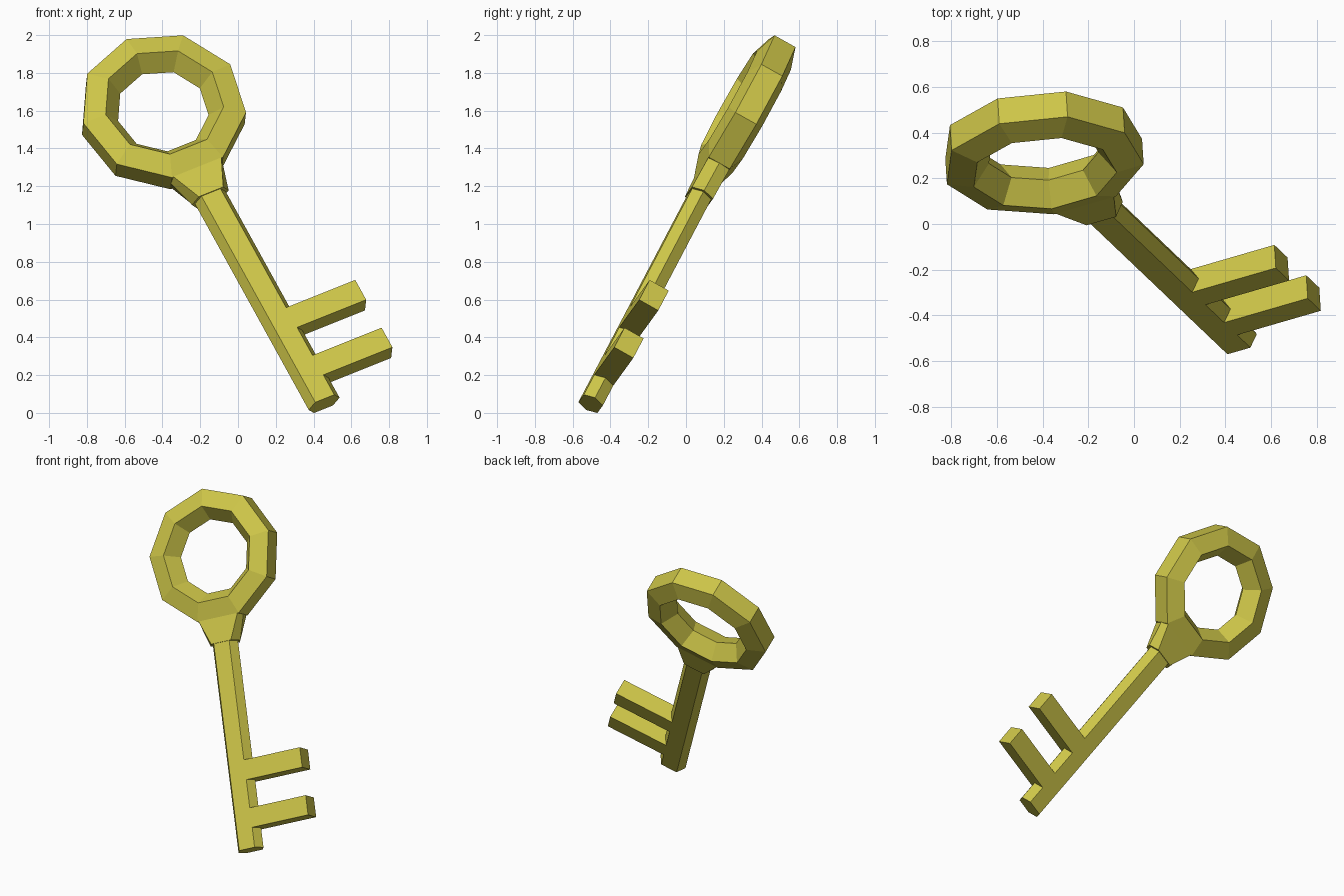
import bpy, bmesh
from math import sin, cos, tau
from mathutils import Matrix, Vector

if "Cube" in bpy.data.objects:
    bpy.data.objects.remove(bpy.data.objects["Cube"])

# Key frame: local Z runs up the shaft, X along the teeth, Y to the back
up = Vector((-0.439, 0.418, 0.795)).normalized()
side = Vector((0.897, 0.26, 0.359))
side = (side - up * side.dot(up)).normalized()
back = up.cross(side)
FRAME = Matrix.Translation((0.456, -0.505, 0.048)) @ Matrix((side, back, up)).transposed().to_4x4()

brass = bpy.data.materials.new("brass")
brass.diffuse_color = (0.61, 0.56, 0.065, 1)
brass.use_nodes = True
brass.node_tree.nodes["Principled BSDF"].inputs["Base Color"].default_value = brass.diffuse_color


def skin(name, loops, closed=False):
    """Join equal-sized point loops with quads, capping the ends unless closed."""
    bm = bmesh.new()
    rows = [[bm.verts.new(p) for p in loop] for loop in loops]
    n = len(rows[0])
    for i in range(len(rows) if closed else len(rows) - 1):
        a, b = rows[i], rows[(i + 1) % len(rows)]
        for j in range(n):
            k = (j + 1) % n
            bm.faces.new((a[j], a[k], b[k], b[j]))
    if not closed:
        bm.faces.new(rows[0])
        bm.faces.new(rows[-1])
    bmesh.ops.recalc_face_normals(bm, faces=bm.faces)
    bm.transform(FRAME)
    mesh = bpy.data.meshes.new(name)
    bm.to_mesh(mesh)
    bm.free()
    mesh.materials.append(brass)
    obj = bpy.data.objects.new(name, mesh)
    bpy.context.collection.objects.link(obj)
    return obj


def hexagon(z, wide, flat, thick):
    return [(wide, 0, z), (flat, thick, z), (-flat, thick, z),
            (-wide, 0, z), (-flat, -thick, z), (flat, -thick, z)]


THICK = 0.058

# Bow: nine-sided ring with a five-sided section
CENTRE, MAJOR, MINOR = 1.949, 0.353, 0.108
ring = []
for i in range(9):
    a = tau * i / 9
    section = []
    for j in range(5):
        t = tau * (j + 0.5) / 5
        r = MAJOR + MINOR * cos(t)
        section.append((r * sin(a), MINOR * sin(t), CENTRE + r * cos(a)))
    ring.append(section)
skin("bow_ring", ring, closed=True)

# Collar tapering from the ring to the shaft
skin("collar", [hexagon(1.372, 0.108, 0.072, 0.064),
                hexagon(1.545, 0.155, 0.145, 0.064)])

# Flattened hexagonal shaft
skin("shaft", [hexagon(0, 0.091, 0.056, THICK), hexagon(1.40, 0.091, 0.056, THICK)])

# Two teeth
for name, z0, z1 in (("lower_tooth", 0.132, 0.262), ("upper_tooth", 0.448, 0.58)):
    skin(name, [[(x, -THICK, z0), (x, THICK, z0), (x, THICK, z1), (x, -THICK, z1)]
                for x in (0.056, 0.464)])
